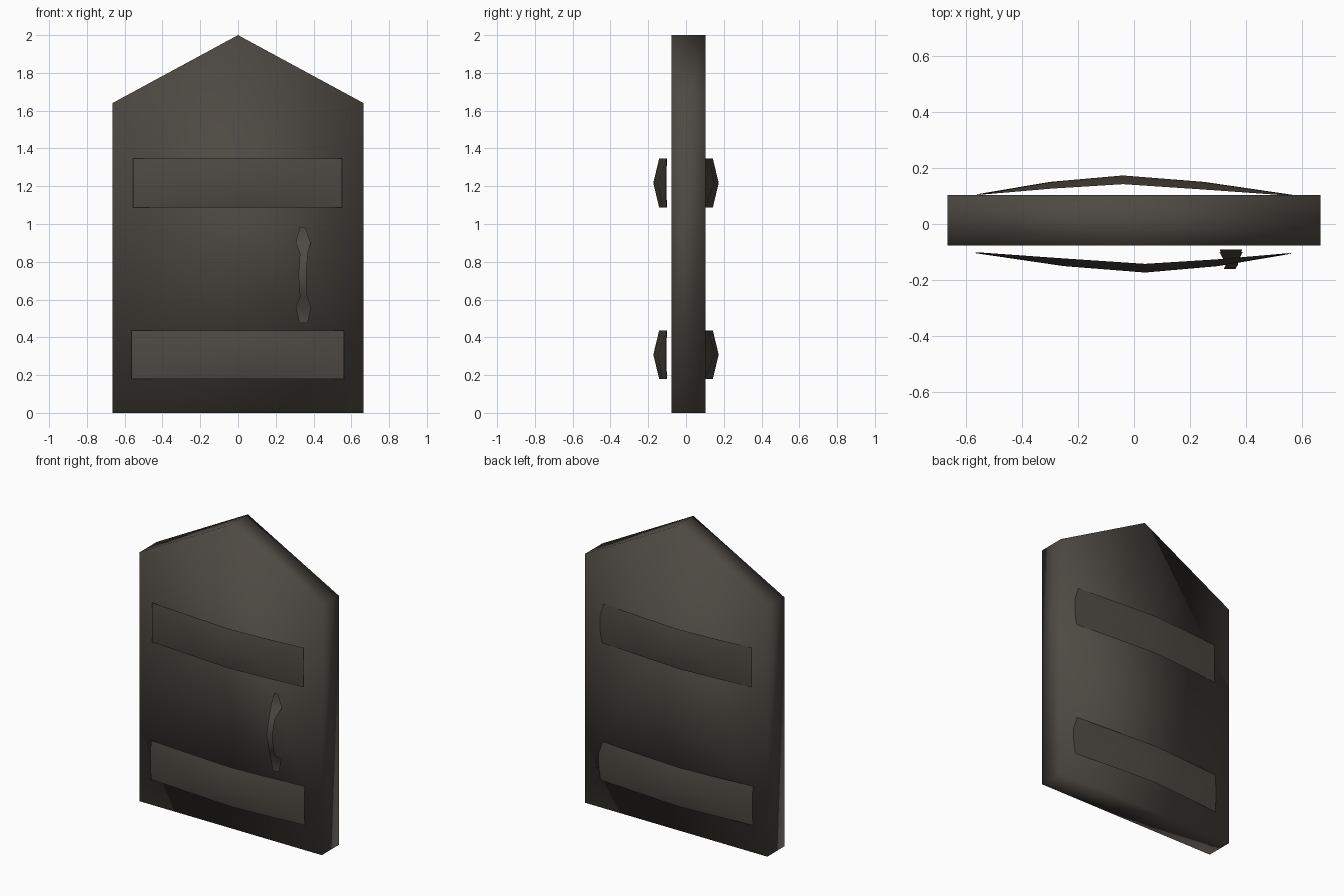
import bpy
import bmesh

if "Cube" in bpy.data.objects:
    bpy.data.objects.remove(bpy.data.objects["Cube"])

# one dark grey-brown colour for everything
mat = bpy.data.materials.new("dark_wood")
mat.diffuse_color = (0.075, 0.066, 0.055, 1)
mat.use_nodes = True
mat.node_tree.nodes["Principled BSDF"].inputs["Base Color"].default_value = mat.diffuse_color


def finish(name, bm):
    me = bpy.data.meshes.new(name)
    bm.to_mesh(me)
    bm.free()
    me.materials.append(mat)
    for p in me.polygons:
        p.use_smooth = True
    ob = bpy.data.objects.new(name, me)
    bpy.context.collection.objects.link(ob)
    return ob


def sheet(name, rows):
    """Open surface through rows of points."""
    bm = bmesh.new()
    grid = [[bm.verts.new(p) for p in r] for r in rows]
    for a, b in zip(grid, grid[1:]):
        for i in range(len(a) - 1):
            bm.faces.new((a[i], a[i + 1], b[i + 1], b[i]))
    return finish(name, bm)


# door panel: pointed outline with a middle ring around the edge
outline = [(-0.665, 0), (0.665, 0), (0.665, 1.64), (0, 2), (-0.665, 1.64)]
bm = bmesh.new()
rings = [[bm.verts.new((x, y, z)) for x, z in outline] for y in (-0.077, 0.01, 0.103)]
n = len(outline)
bm.faces.new(rings[0])
bm.faces.new(rings[-1][::-1])
for a, b in zip(rings, rings[1:]):
    for i in range(n):
        j = (i + 1) % n
        bm.faces.new((a[i], b[i], b[j], a[j]))
bmesh.ops.recalc_face_normals(bm, faces=bm.faces)
finish("door_panel", bm)

# bowed straps: (x, y at top and bottom edges, y along the middle)
bow = [(-0.565, -0.101, -0.104), (-0.25, -0.123, -0.15), (0.04, -0.142, -0.173),
       (0.30, -0.126, -0.15), (0.56, -0.104, -0.106)]
for label, z0, z1, s in (("upper", 1.087, 1.347, 0.983), ("lower", 0.18, 0.437, 1.0)):
    zm = (z0 + z1) / 2
    for side, k in (("front", 1), ("back", -1)):
        rows = [[(k * x * s, k * (ym if z == zm else ye), z) for x, ye, ym in bow]
                for z in (z0, zm, z1)]
        sheet(f"{label}_strap_{side}", rows)

# handle: thin bent strip (z, y, left x, right x)
path = [(0.475, -0.10, 0.325, 0.368), (0.56, -0.10, 0.305, 0.387),
        (0.615, -0.145, 0.328, 0.367), (0.73, -0.16, 0.32, 0.362),
        (0.845, -0.145, 0.328, 0.37), (0.90, -0.09, 0.305, 0.385),
        (0.985, -0.09, 0.328, 0.355)]
sheet("handle", [[(a, y, z), (b, y, z)] for z, y, a, b in path])
